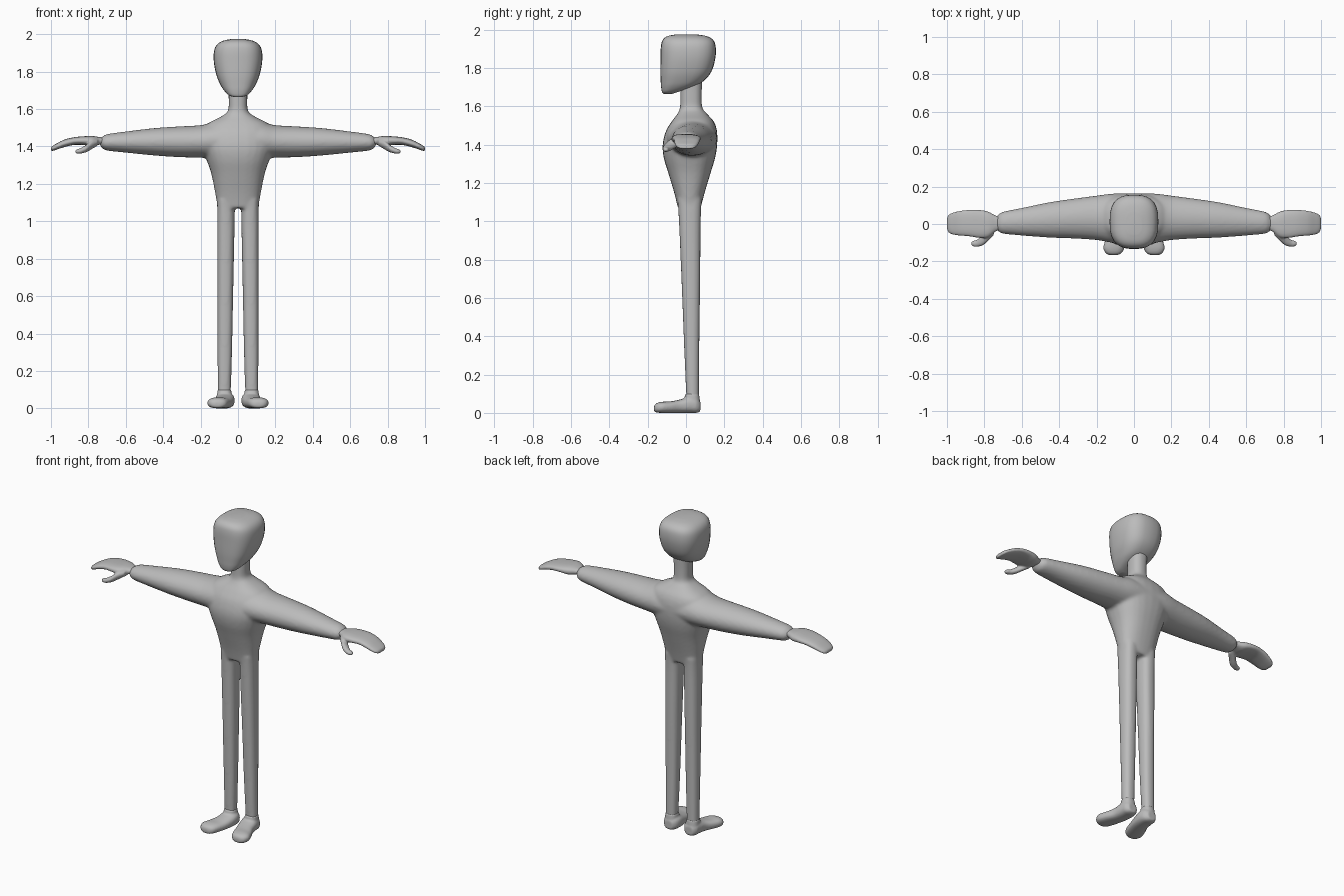
import bpy, bmesh, math
from mathutils import Vector

grey = bpy.data.materials.new("plain_grey")
grey.diffuse_color = (0.5, 0.5, 0.5, 1)
SEG = 28


def smooth_rows(rows, steps=4):
    """Catmull-Rom interpolation of section parameters."""
    out = []
    for i in range(len(rows) - 1):
        a, b = rows[max(i - 1, 0)], rows[i]
        c, d = rows[i + 1], rows[min(i + 2, len(rows) - 1)]
        for s in range(steps):
            t = s / steps
            out.append([0.5 * (2 * q + (r - p) * t + (2 * p - 5 * q + 4 * r - w) * t * t
                               + (3 * q - p - 3 * r + w) * t ** 3)
                        for p, q, r, w in zip(a, b, c, d)])
    return out + [list(rows[-1])]


def loft(bm, rows, axis, power=2.0, steps=4):
    """Rows: position on axis, then min/max on the two other axes (x, y, z order)."""
    rings = []
    for pos, a0, a1, b0, b1 in smooth_rows(rows, steps):
        ring = []
        for k in range(SEG):
            ang = 2 * math.pi * k / SEG
            c, s = math.cos(ang), math.sin(ang)
            u = (a0 + a1) / 2 + (a1 - a0) / 2 * math.copysign(abs(c) ** (2 / power), c)
            v = (b0 + b1) / 2 + (b1 - b0) / 2 * math.copysign(abs(s) ** (2 / power), s)
            co = {"x": (pos, u, v), "y": (u, pos, v), "z": (u, v, pos)}[axis]
            ring.append(bm.verts.new(co))
        rings.append(ring)
    for r0, r1 in zip(rings, rings[1:]):
        for k in range(SEG):
            j = (k + 1) % SEG
            bm.faces.new((r0[k], r0[j], r1[j], r1[k]))
    bm.faces.new(rings[0])
    bm.faces.new(rings[-1])


def finish(name, bm, voxel=0, mirror=False, relax=0):
    bmesh.ops.recalc_face_normals(bm, faces=bm.faces)
    for f in bm.faces:
        f.smooth = True
    me = bpy.data.meshes.new(name)
    bm.to_mesh(me)
    bm.free()
    me.materials.append(grey)
    ob = bpy.data.objects.new(name, me)
    bpy.context.collection.objects.link(ob)
    if mirror:
        m = ob.modifiers.new("mirror", "MIRROR")
        m.use_mirror_merge = False
    if voxel:
        m = ob.modifiers.new("blend", "REMESH")
        m.mode = "VOXEL"
        m.voxel_size = voxel
        m.use_smooth_shade = True
    if relax:
        m = ob.modifiers.new("relax", "SMOOTH")
        m.factor = 0.5
        m.iterations = relax
    return ob


# Body: torso with neck, arms and legs blended into one skin
bm = bmesh.new()
loft(bm, [(1.07, -.108, .108, -.043, .077), (1.15, -.122, .122, -.062, .098),
          (1.25, -.142, .142, -.092, .128), (1.33, -.168, .168, -.116, .152),
          (1.40, -.19, .19, -.122, .163), (1.47, -.19, .19, -.105, .162),
          (1.52, -.165, .165, -.075, .145), (1.56, -.09, .09, -.045, .11),
          (1.59, -.054, .054, -.032, .086), (1.65, -.05, .05, -.03, .082),
          (1.74, -.052, .052, -.03, .085)], "z", 2.4)
for s in (1, -1):
    loft(bm, [(s * x, *r) for x, *r in [
        (.0, -.11, .164, 1.33, 1.53), (.12, -.10, .162, 1.335, 1.53),
        (.20, -.086, .152, 1.34, 1.514), (.32, -.078, .136, 1.343, 1.507),
        (.45, -.073, .117, 1.352, 1.498), (.60, -.062, .086, 1.367, 1.48),
        (.70, -.052, .066, 1.378, 1.466), (.725, -.04, .05, 1.39, 1.452),
        (.74, -.025, .03, 1.41, 1.445)]], "x")
    loft(bm, [(z, *sorted((s * a, s * b)), c, d) for z, a, b, c, d in [
        (.05, .04, .108, .003, .067), (.3, .032, .109, -.008, .069),
        (.7, .024, .11, -.024, .074), (1.0, .018, .111, -.037, .077),
        (1.12, .018, .112, -.045, .083)]], "z", 2.5)
finish("body", bm, 0.009, relax=6)

# Head: flat face in front, tapering to a chin
bm = bmesh.new()
loft(bm, [(1.665, -.025, .025, -.118, -.07), (1.675, -.05, .05, -.125, -.04),
          (1.70, -.075, .075, -.13, .035), (1.73, -.094, .094, -.132, .09),
          (1.78, -.115, .115, -.134, .132), (1.85, -.129, .129, -.133, .153),
          (1.91, -.128, .128, -.131, .155), (1.945, -.112, .112, -.122, .142),
          (1.965, -.08, .08, -.098, .11), (1.974, -.04, .04, -.055, .06)], "z", 2.7)
finish("head", bm)

# Hands: flat drooping palm and a thumb pointing forward
bm = bmesh.new()
loft(bm, [(.71, -.03, .035, 1.41, 1.445), (.74, -.04, .045, 1.41, 1.45),
          (.78, -.072, .066, 1.402, 1.456), (.83, -.074, .076, 1.408, 1.454),
          (.88, -.066, .076, 1.408, 1.449), (.93, -.062, .07, 1.396, 1.436),
          (.97, -.056, .06, 1.383, 1.416), (.992, -.044, .048, 1.376, 1.403),
          (1.0, -.025, .03, 1.378, 1.395)], "x", 2.5)
loft(bm, [(.75, -.06, -.005, 1.405, 1.44), (.78, -.09, -.03, 1.387, 1.434),
          (.81, -.115, -.06, 1.37, 1.41), (.84, -.122, -.084, 1.362, 1.392),
          (.86, -.12, -.09, 1.362, 1.385), (.87, -.112, -.096, 1.366, 1.38)], "x")
finish("hands", bm, 0.005, True, 3)

# Feet: turned slightly outwards, rounded toe and heel
bm = bmesh.new()
loft(bm, [(-.167, .09, .13, .008, .035), (-.155, .066, .152, .002, .05),
          (-.125, .05, .164, .0, .058), (-.08, .036, .15, .0, .06),
          (-.03, .024, .128, .0, .07), (.02, .018, .12, .0, .085),
          (.055, .026, .114, .0, .08), (.075, .045, .098, .008, .06)], "y", 2.5)
loft(bm, [(.02, .035, .113, .0, .074), (.06, .034, .113, -.008, .073),
          (.10, .036, .109, -.004, .068)], "z", 2.4)
finish("feet", bm, 0.006, True, 3)
